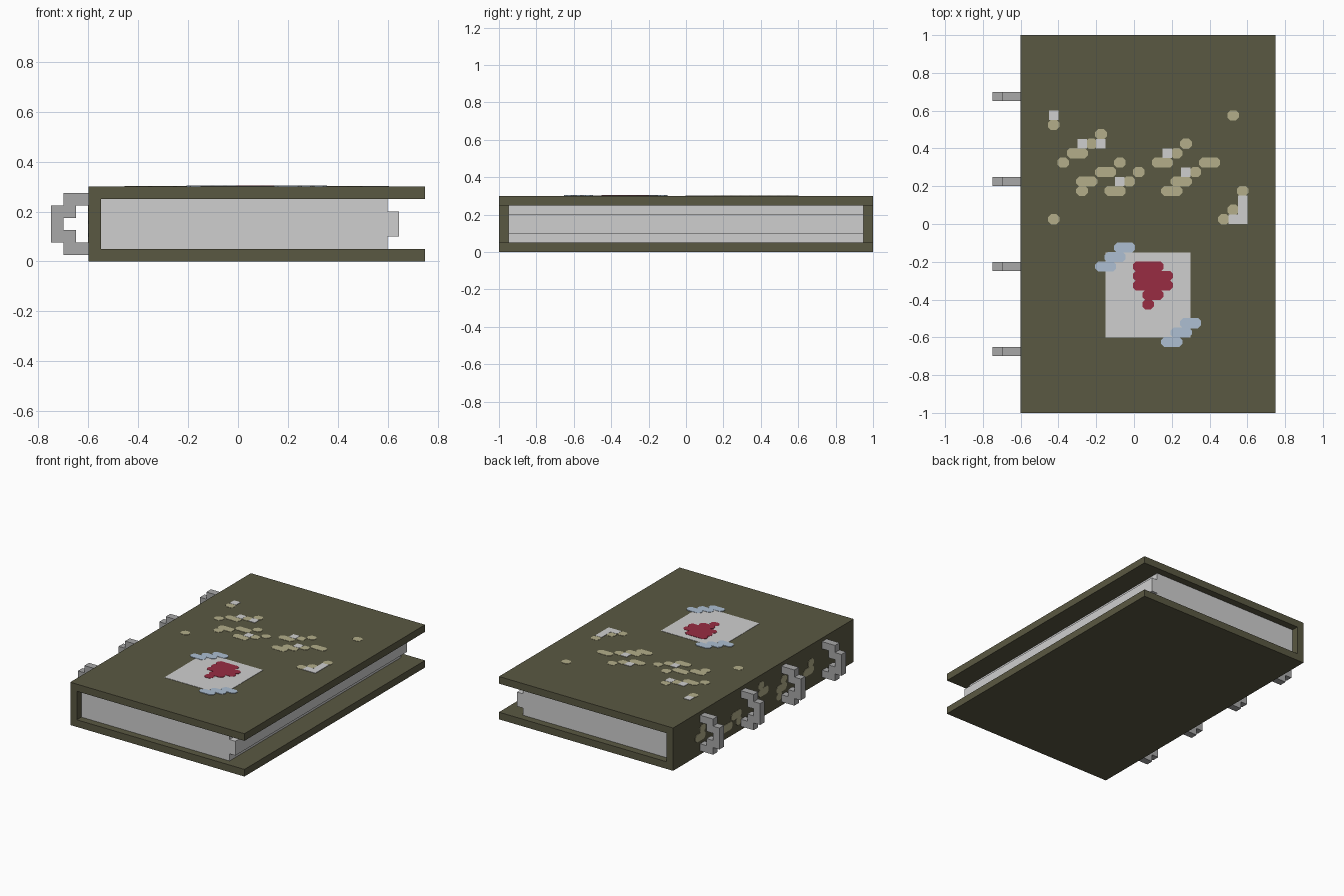
import bpy
import bmesh
from mathutils import Vector

cube = bpy.data.objects.get("Cube")
if cube:
    bpy.data.objects.remove(cube, do_unlink=True)


def material(name, hex_code):
    """Flat material from an sRGB hex code."""
    def linear(pair):
        c = int(pair, 16) / 255
        return c / 12.92 if c < 0.04045 else ((c + 0.055) / 1.055) ** 2.4
    colour = (*[linear(hex_code[i:i + 2]) for i in (0, 2, 4)], 1)
    mat = bpy.data.materials.new(name)
    mat.use_nodes = True
    mat.diffuse_color = colour
    mat.node_tree.nodes["Principled BSDF"].inputs["Base Color"].default_value = colour
    return mat


OLIVE = material("olive cover", "5a5842")
PAPER = material("off white paper", "cfcfcf")
METAL = material("grey metal", "a9a9a9")
TAN = material("worn tan", "b3ae8a")
RED = material("dark red", "982c42")
TAPE = material("pale blue tape", "adbfd2")


def add_prism(bm, points, offset):
    """Extrude a closed outline by an offset vector."""
    low = [bm.verts.new(p) for p in points]
    high = [bm.verts.new(Vector(p) + Vector(offset)) for p in points]
    bm.faces.new(low)
    bm.faces.new(high[::-1])
    for i in range(len(low)):
        j = (i + 1) % len(low)
        bm.faces.new((low[i], high[i], high[j], low[j]))


def finish(name, bm, mat):
    bmesh.ops.recalc_face_normals(bm, faces=bm.faces)
    mesh = bpy.data.meshes.new(name)
    bm.to_mesh(mesh)
    bm.free()
    mesh.materials.append(mat)
    obj = bpy.data.objects.new(name, mesh)
    bpy.context.collection.objects.link(obj)
    return obj


def profile_part(name, xz, y, width, mat):
    """Part with an xz outline, centred at y."""
    bm = bmesh.new()
    add_prism(bm, [(x, y - width / 2, z) for x, z in xz], (0, width, 0))
    return finish(name, bm, mat)


def mirrored(upper):
    """Complete a profile by mirroring its upper half about mid height."""
    return upper + [(x, 0.3 - z) for x, z in reversed(upper)]


# Cover with spine, and page block with a raised fore edge
profile_part("cover", mirrored([(-0.55, 0.25), (0.75, 0.25), (0.75, 0.3), (-0.6, 0.3)]),
             0, 2, OLIVE)
profile_part("pages", mirrored([(-0.55, 0.25), (0.6, 0.25), (0.6, 0.2), (0.645, 0.2)]),
             0, 1.9, PAPER)

# Binding rings
ring = mirrored([(-0.65, 0.175), (-0.65, 0.225), (-0.6, 0.225), (-0.6, 0.275),
                 (-0.7, 0.275), (-0.7, 0.225), (-0.75, 0.225)])
# Reorder so the stepped inner and outer outlines form one loop
inner, outer = ring[:3], ring[3:7]
loop = inner + outer + [(x, 0.3 - z) for x, z in reversed(inner + outer)]
for number in range(4):
    # The inner gap is closed along the back bar at x = -0.7
    half = [(-0.7, 0.175)] + inner + outer
    profile_part(f"ring_{number + 1}", mirrored(half), 0.675 - 0.45 * number, 0.05, METAL)

CELL = 0.05


def painted_marks(name, rows, key, mat, height, place, normal, chamfer=0.016, grow=0.006):
    """Thin plates, one for each run of a key letter in a pattern."""
    bm = bmesh.new()
    for r, row in enumerate(rows):
        c = 0
        while c < len(row):
            start = c
            while c < len(row) and row[c] == key:
                c += 1
            if c == start:
                c += 1
                continue
            u0, u1 = start * CELL - grow, c * CELL + grow
            v0, v1 = r * CELL - grow / 3, (r + 1) * CELL + grow / 3
            k = chamfer
            if k:
                outline = [(u0 + k, v0), (u1 - k, v0), (u1, v0 + k), (u1, v1 - k),
                           (u1 - k, v1), (u0 + k, v1), (u0, v1 - k), (u0, v0 + k)]
            else:
                outline = [(u0, v0), (u1, v0), (u1, v1), (u0, v1)]
            add_prism(bm, [place(u, v) for u, v in outline], Vector(normal) * height)
    return finish(name, bm, mat)


def on_top(u, v):
    return (u - 0.6, 0.6 - v, 0.3)


def on_spine(u, v):
    return (-0.6, 1 - u, 0.3 - v)


# Worn spots (t, w), tape strips (b) and a red blot (r) on the front cover
COVER_MARKS = [
    "...w..................t.",
    "...t....................",
    "........t...............",
    "......wtw........t......",
    ".....tt........wt.......",
    "....t.....t...tt...tt...",
    "........tt..t....wt.....",
    "......tt..wt....tt......",
    "......t..tt....tt......t",
    ".......................w",
    "......................tw",
    "...t.................tww",
    "",
    "",
    "..........bb",
    ".........bb",
    "........bb..rrr",
    "............rrrr",
    "............rrrr",
    ".............rr",
    ".............r",
    "",
    ".................bb",
    "................bb",
    "...............bb",
]
UP = (0, 0, 1)
painted_marks("tan_wear", COVER_MARKS, "t", TAN, 0.002, on_top, UP)
painted_marks("pale_wear", COVER_MARKS, "w", PAPER, 0.003, on_top, UP, 0, 0)
painted_marks("tape_strips", COVER_MARKS, "b", TAPE, 0.004, on_top, UP)
painted_marks("red_blot", COVER_MARKS, "r", RED, 0.004, on_top, UP)

# Paper note taped to the front cover
bm = bmesh.new()
add_prism(bm, [(-0.15, -0.6, 0.3), (0.3, -0.6, 0.3), (0.3, -0.15, 0.3), (-0.15, -0.15, 0.3)],
          (0, 0, 0.002))
finish("paper_note", bm, PAPER)

# Worn spots on the spine
SPINE_MARKS = [
    "",
    "...................t",
    "......t............tt...t.....t",
    ".....tt......tt........tt....tt",
    "...........tt.t........t....t",
]
painted_marks("spine_wear", SPINE_MARKS, "t", TAN, 0.002, on_spine, (-1, 0, 0))
